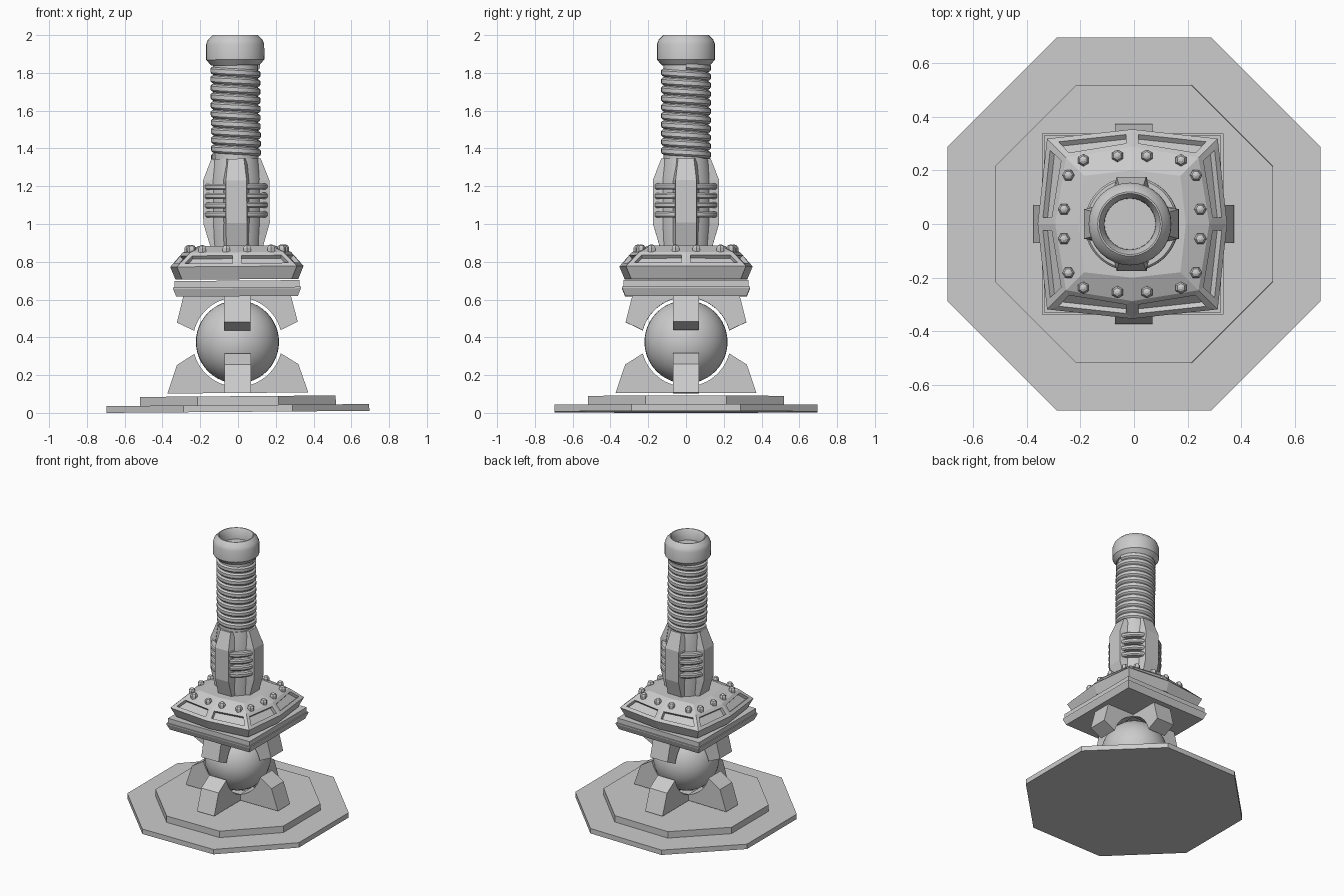
import bpy, bmesh
from math import sin, cos, pi, radians
from mathutils import Matrix, Vector

if "Cube" in bpy.data.objects:
    bpy.data.objects.remove(bpy.data.objects["Cube"])

parts = []


def add(name, bm, smooth=False):
    bmesh.ops.recalc_face_normals(bm, faces=bm.faces)
    me = bpy.data.meshes.new(name)
    bm.to_mesh(me)
    bm.free()
    ob = bpy.data.objects.new(name, me)
    bpy.context.collection.objects.link(ob)
    parts.append(ob)
    if smooth:
        bpy.ops.object.select_all(action='DESELECT')
        ob.select_set(True)
        bpy.context.view_layer.objects.active = ob
        bpy.ops.object.shade_smooth_by_angle(angle=radians(35))
    return ob


def loft(bm, rings, closed=True):
    """Skin a list of point rings and cap both ends; returns the side bands."""
    vs = [[bm.verts.new(p) for p in r] for r in rings]
    n = len(vs[0])
    bands = [[bm.faces.new((a[i], a[(i + 1) % n], b[(i + 1) % n], b[i])) for i in range(n)]
             for a, b in zip(vs, vs[1:])]
    bm.faces.new(vs[0][::-1])
    bm.faces.new(vs[-1])
    return bands


def lathe(name, profile, n=32, smooth=True, phase=0.0):
    bm = bmesh.new()
    loft(bm, [[(r * cos(2 * pi * i / n + phase), r * sin(2 * pi * i / n + phase), z)
               for i in range(n)] for r, z in profile])
    return add(name, bm, smooth)


def four(name, make):
    """Repeat a shape made on +x around the four sides."""
    for k, side in enumerate(("right", "back", "left", "front")):
        bm = bmesh.new()
        make(bm)
        bmesh.ops.rotate(bm, verts=bm.verts, matrix=Matrix.Rotation(k * pi / 2, 3, 'Z'))
        add(f"{name}_{side}", bm)


# Octagonal base steps
o = 1 / cos(pi / 8)
lathe("base_lower", [(0.695 * o, 0), (0.695 * o, 0.036)], 8, False, pi / 8)
lathe("base_upper", [(0.518 * o, 0.036), (0.518 * o, 0.083)], 8, False, pi / 8)

# Ball joint
BALL_Z = 0.37
bm = bmesh.new()
bmesh.ops.create_uvsphere(bm, u_segments=40, v_segments=24, radius=0.22,
                          matrix=Matrix.Translation((0, 0, BALL_Z)))
add("ball", bm, True)


# Brackets that cradle the ball from below and above
def bracket(profile, a0, a1):
    arc = [(0.237 * cos(radians(a0 + (a1 - a0) * i / 10)),
            BALL_Z + 0.237 * sin(radians(a0 + (a1 - a0) * i / 10))) for i in range(11)]
    pts = profile + arc

    def make(bm):
        loft(bm, [[(x, y, z) for x, z in pts] for y in (-0.07, 0.07)])
    return make


four("lower_bracket", bracket([(0.065, 0.1), (0.373, 0.1), (0.322, 0.25)], -15, -74))
four("upper_bracket", bracket([(0.065, 0.62), (0.283, 0.62), (0.32, 0.475)], 15, 74))

# Square plates under the collar
s = 2 ** 0.5
lathe("square_plate_lower", [(0.322 * s, 0.612), (0.338 * s, 0.652), (0.338 * s, 0.66)], 4, False, pi / 4)
lathe("square_plate_upper", [(0.33 * s, 0.66), (0.33 * s, 0.695)], 4, False, pi / 4)


# Faceted collar with recessed panels
def ring(mid, corner, z):
    pts = []
    for k in range(4):
        m = Matrix.Rotation(k * pi / 2, 3, 'Z')
        pts += [m @ Vector((mid, 0, z)), m @ Vector((corner, corner, z))]
    return pts


bm = bmesh.new()
bands = loft(bm, [ring(0.325, 0.29, 0.702), ring(0.353, 0.318, 0.77),
                  ring(0.287, 0.247, 0.845), ring(0.2, 0.18, 0.88)])
bmesh.ops.recalc_face_normals(bm, faces=bm.faces)
panels = bands[1]
bmesh.ops.inset_individual(bm, faces=panels, thickness=0.024, use_even_offset=True)
bmesh.ops.inset_individual(bm, faces=panels, thickness=0.002, depth=-0.022, use_even_offset=True)
add("collar", bm)


# Domed hex bolts around the collar
def bolts(bm):
    for y, x in ((-0.182, 0.238), (-0.055, 0.254), (0.055, 0.254), (0.182, 0.238)):
        loft(bm, [[(x + r * cos(i * pi / 3), y + r * sin(i * pi / 3), z) for i in range(6)]
                  for r, z in ((0.023, 0.845), (0.023, 0.868), (0.016, 0.88), (0.005, 0.885))])


four("bolts", bolts)

# Neck core with four fins
lathe("neck_core", [(0.132, 0.86), (0.14, 1.0), (0.14, 1.23), (0.125, 1.34)], 32)


def fin(bm):
    loft(bm, [[(0.09, -w - 0.02, z), (r, -w, z), (r, w, z), (0.09, w + 0.02, z)]
              for r, w, z in ((0.138, 0.055, 0.87), (0.176, 0.055, 1.0),
                              (0.176, 0.055, 1.225), (0.131, 0.042, 1.34))])


four("fin", fin)


# Stacked ribs between the fins
def ribs(bm):
    for z in (1.045, 1.094, 1.143, 1.192):
        rings = []
        for i in range(11):
            a = radians(19 + 52 * i / 10)
            rings.append([(r * cos(a), r * sin(a), z + dz) for r, dz in
                          ((0.12, -0.016), (0.168, -0.016), (0.175, -0.008),
                           (0.175, 0.008), (0.168, 0.016), (0.12, 0.016))])
        loft(bm, rings)


four("ribs", ribs)

# Grip with spiral wrap
lathe("grip_core", [(0.119, 1.32), (0.119, 1.86)], 32)
bm = bmesh.new()
pitch, seg, turns = 0.046, 32, 10.6
rings = []
for i in range(int(seg * turns)):
    a = 2 * pi * i / seg
    z = 1.812 - pitch * i / seg
    rings.append([(r * cos(a), r * sin(a), z + dz) for r, dz in
                  ((0.112, -0.003), (0.126, 0.002), (0.132, 0.01), (0.132, 0.031),
                   (0.126, 0.037), (0.112, 0.042))])
loft(bm, rings)
add("spiral_wrap", bm, True)

# Hollow end cap
lathe("end_cap", [(0.11, 1.835), (0.128, 1.835), (0.154, 1.865), (0.154, 1.945), (0.145, 1.97),
                  (0.12, 1.995), (0.114, 1.995), (0.096, 1.96), (0.095, 1.92)], 32)

# The whole piece leans very slightly
lean = 0.0078
tilt = Matrix.Translation((0, 0, 0.695 * lean)) @ Matrix.Rotation(-lean, 4, 'Y')
for ob in parts:
    ob.matrix_world = tilt
